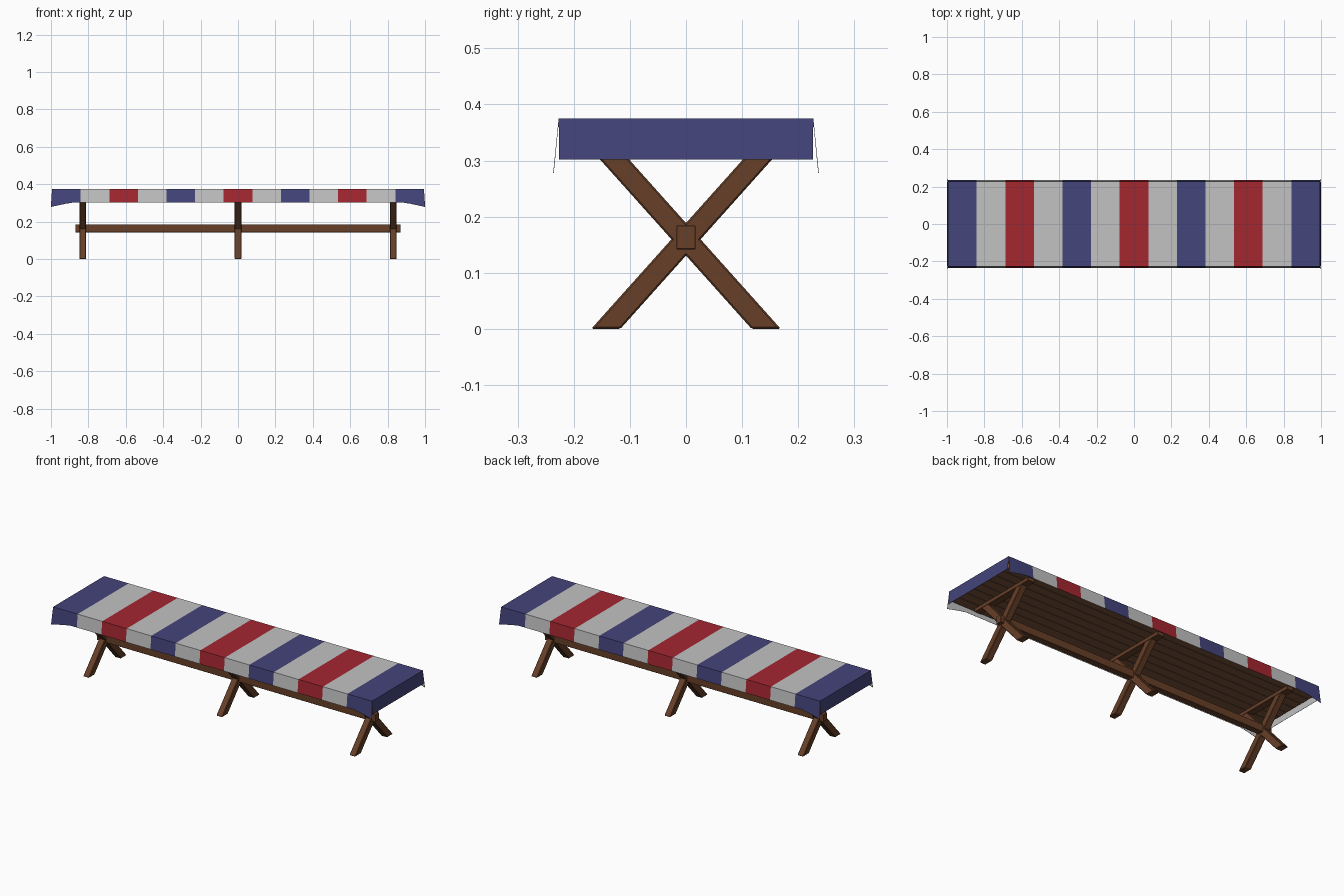
import bpy, bmesh
from mathutils import Vector

cube = bpy.data.objects.get("Cube")
if cube:
    bpy.data.objects.remove(cube, do_unlink=True)


def material(name, rgb):
    mat = bpy.data.materials.new(name)
    mat.use_nodes = True
    mat.diffuse_color = (*rgb, 1)
    mat.node_tree.nodes["Principled BSDF"].inputs["Base Color"].default_value = (*rgb, 1)
    return mat


BLUE = material("cloth_blue", (0.058, 0.058, 0.2))
RED = material("cloth_red", (0.37, 0.02, 0.03))
WHITE = material("cloth_white", (0.54, 0.54, 0.54))
WOOD = material("brown_wood", (0.135, 0.05, 0.021))
PLANK = material("plank_wood", (0.19, 0.088, 0.044))


def finish(name, bm, mats):
    mesh = bpy.data.meshes.new(name)
    bm.to_mesh(mesh)
    bm.free()
    for mat in mats:
        mesh.materials.append(mat)
    obj = bpy.data.objects.new(name, mesh)
    bpy.context.collection.objects.link(obj)
    return obj


def bevel(obj, width):
    mod = obj.modifiers.new("soft_edges", "BEVEL")
    mod.width = width
    mod.segments = 1


def box(name, centre, size, mat=WOOD):
    bm = bmesh.new()
    bmesh.ops.create_cube(bm, size=1)
    for v in bm.verts:
        v.co = Vector(a * b for a, b in zip(v.co, size)) + Vector(centre)
    bevel(finish(name, bm, [mat]), 0.001)


def slanted_leg(name, x, side):
    # Parallelogram in the YZ plane, extruded along X
    profile = [(-0.169, 0), (-0.117, 0), (0.165, 0.315), (0.113, 0.315)]
    bm = bmesh.new()
    face = bm.faces.new([bm.verts.new((x - 0.0185, side * y, z)) for y, z in profile])
    new = bmesh.ops.extrude_face_region(bm, geom=[face])["geom"]
    moved = [g for g in new if isinstance(g, bmesh.types.BMVert)]
    bmesh.ops.translate(bm, verts=moved, vec=(0.037, 0, 0))
    bmesh.ops.recalc_face_normals(bm, faces=bm.faces)
    bevel(finish(name, bm, [WOOD]), 0.003)


# Crossed legs and top battens at three stations
for place, x in (("right", -0.83), ("middle", 0), ("left", 0.83)):
    slanted_leg(place + "_leg_rising_back", x, 1)
    slanted_leg(place + "_leg_rising_front", x, -1)
    box(place + "_batten", (x, 0, 0.315), (0.04, 0.41, 0.026))

# Long rail through the leg crossings
box("rail", (0, 0, 0.163), (1.738, 0.034, 0.042))

# Planked table top
PLANKS = 8
pitch = 0.45 / PLANKS
for i in range(PLANKS):
    box(f"plank_{i + 1}", (0, (i - (PLANKS - 1) / 2) * pitch, 0.346),
        (1.96, pitch - 0.001, 0.05), PLANK)

# Striped cloth: flat top, sides leaning outward with lower corners, straight ends
TOP, HEM, HALF_X, HALF_Y = 0.375, 0.302, 0.994, 0.227
STRIPES, STEPS = 13, 4
count = STRIPES * STEPS
PATTERN = (0, 2, 1, 2)  # blue, white, red, white
bm = bmesh.new()


def hem_point(x, side):
    t = max(0, (abs(x) - 0.88) / (HALF_X - 0.88))
    z = HEM - 0.024 * t ** 1.2
    flare = 0.006 * t if x > 0 else -0.006 * t
    return (x + flare, side * (HALF_Y + 0.1 * (TOP - z)), z)


xs = [HALF_X * (2 * i / count - 1) for i in range(count + 1)]
front = [bm.verts.new((x, -HALF_Y, TOP)) for x in xs]
back = [bm.verts.new((x, HALF_Y, TOP)) for x in xs]
front_hem = [bm.verts.new(hem_point(x, -1)) for x in xs]
back_hem = [bm.verts.new(hem_point(x, 1)) for x in xs]
for i in range(count):
    colour = PATTERN[(i // STEPS) % len(PATTERN)]
    for low, high in ((front_hem, front), (front, back), (back, back_hem)):
        face = bm.faces.new((low[i], low[i + 1], high[i + 1], high[i]))
        face.material_index = colour
for i, sign in ((0, -1), (count, 1)):
    a, b = front[i], back[i]
    hem = [bm.verts.new((sign * (HALF_X + 0.005), y, HEM)) for y in (HALF_Y - 0.001, 0.001 - HALF_Y)]
    bm.faces.new((a, b, *hem) if sign < 0 else (b, a, *reversed(hem)))
bmesh.ops.recalc_face_normals(bm, faces=bm.faces)
if sum(f.normal.z for f in bm.faces) < 0:
    bmesh.ops.reverse_faces(bm, faces=bm.faces)
cloth = finish("striped_cloth", bm, [BLUE, RED, WHITE])
solid = cloth.modifiers.new("cloth_thickness", "SOLIDIFY")
solid.thickness = 0.001
solid.offset = -1
solid.material_offset = 2  # plain white lining
